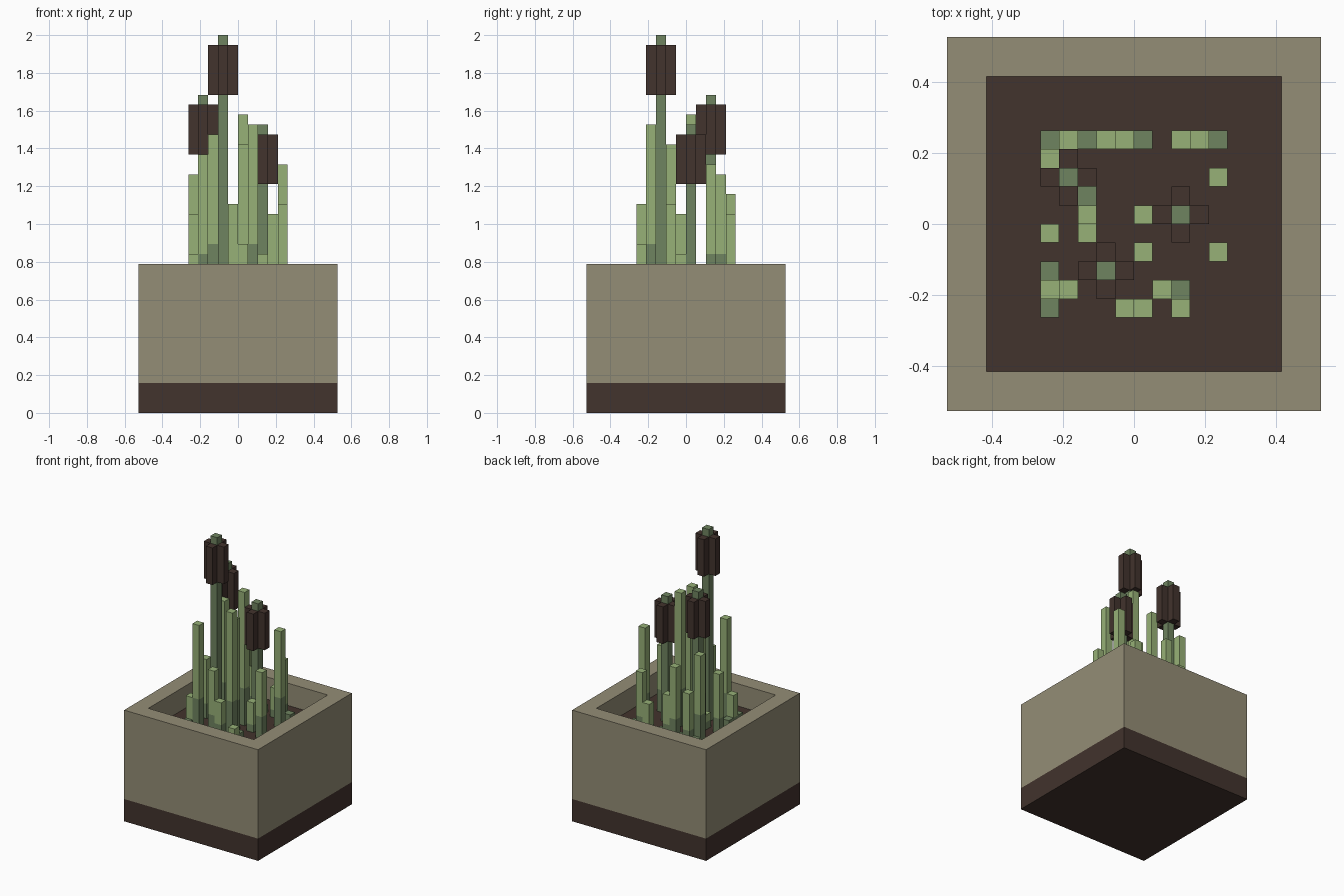
import bpy, bmesh
from mathutils import Vector

old = bpy.data.objects.get("Cube")
if old:
    bpy.data.objects.remove(old)

U = 2 / 38            # one block of the grid
SOIL = 12             # block heights
RIM = 15


def material(name, rgb):
    m = bpy.data.materials.new(name)
    m.use_nodes = True
    linear = [(c / 255 / 12.92) if c < 11 else ((c / 255 + 0.055) / 1.055) ** 2.4 for c in rgb]
    color = (*linear, 1)
    m.diffuse_color = color
    m.node_tree.nodes["Principled BSDF"].inputs["Base Color"].default_value = color
    return m


tan = material("tan clay", (148, 141, 118))
brown = material("dark brown", (66, 51, 45))
dark = material("dark green", (111, 132, 96))
light = material("light green", (151, 177, 119))


def add_box(bm, low, high):
    """Box between two grid corners."""
    low, high = Vector(low) * U, Vector(high) * U
    verts = bmesh.ops.create_cube(bm, size=1)["verts"]
    for v in verts:
        v.co = (low + high) / 2 + v.co * (high - low)


def split_at(bm, height):
    """Cut at a height and give faces above it the second material."""
    geom = bm.verts[:] + bm.edges[:] + bm.faces[:]
    bmesh.ops.bisect_plane(bm, geom=geom, plane_co=(0, 0, height * U), plane_no=(0, 0, 1))
    for f in bm.faces:
        f.material_index = int(f.calc_center_median().z > height * U)


def finish(bm, name, mats):
    mesh = bpy.data.meshes.new(name)
    bm.to_mesh(mesh)
    bm.free()
    for m in mats:
        mesh.materials.append(m)
    obj = bpy.data.objects.new(name, mesh)
    bpy.context.collection.objects.link(obj)


# Square pot with a dark foot and a sunken soil bed
bm = bmesh.new()
add_box(bm, (-10, -10, 0), (10, 10, RIM))
split_at(bm, 3)
top = max(bm.faces, key=lambda f: f.calc_center_median().z)
bmesh.ops.inset_individual(bm, faces=[top], thickness=3 * U)
bed = bmesh.ops.extrude_discrete_faces(bm, faces=[top])["faces"][0]
bmesh.ops.translate(bm, verts=bed.verts[:], vec=(0, 0, (SOIL - RIM) * U))
bed.material_index = 0
finish(bm, "pot", [brown, tan])

# Reed leaves: column, row, top height; the lowest third is dark
leaves = [
    (-4, 4, 19), (-2, 4, 22), (-1, 4, 18), (2, 4, 16), (3, 4, 20),
    (-5, 3, 24), (4, 2, 25), (-3, 0, 28), (0, 0, 30), (-5, -1, 20),
    (-3, -1, 14), (2, -1, 16), (0, -2, 27), (4, -2, 21), (-5, -4, 16),
    (-4, -4, 26), (1, -4, 29), (-1, -5, 21), (0, -5, 17), (2, -5, 14),
]
for x, y, h in leaves:
    bm = bmesh.new()
    add_box(bm, (x, y, SOIL), (x + 1, y + 1, h))
    split_at(bm, SOIL + max(1, round((h - SOIL) * 0.3)))
    finish(bm, "reed_leaf", [dark, light])

# Short dark shoots, one block high
for x, y in [(-5, 4), (-3, 4), (0, 4), (4, 4), (-3, 1), (-5, -3), (2, -4), (-5, -5)]:
    bm = bmesh.new()
    add_box(bm, (x, y, SOIL), (x + 1, y + 1, SOIL + 1))
    finish(bm, "shoot", [dark])

# Flowering stems, each with a cross-shaped brown head
for x, y, h in [(-2, -3, 38), (-4, 2, 32), (2, 0, 29)]:
    bm = bmesh.new()
    add_box(bm, (x, y, SOIL), (x + 1, y + 1, h))
    finish(bm, "stem", [dark])
    bm = bmesh.new()
    for dx, dy in [(1, 0), (-1, 0), (0, 1), (0, -1)]:
        add_box(bm, (x + dx, y + dy, h - 6), (x + dx + 1, y + dy + 1, h - 1))
    finish(bm, "seed_head", [brown])
